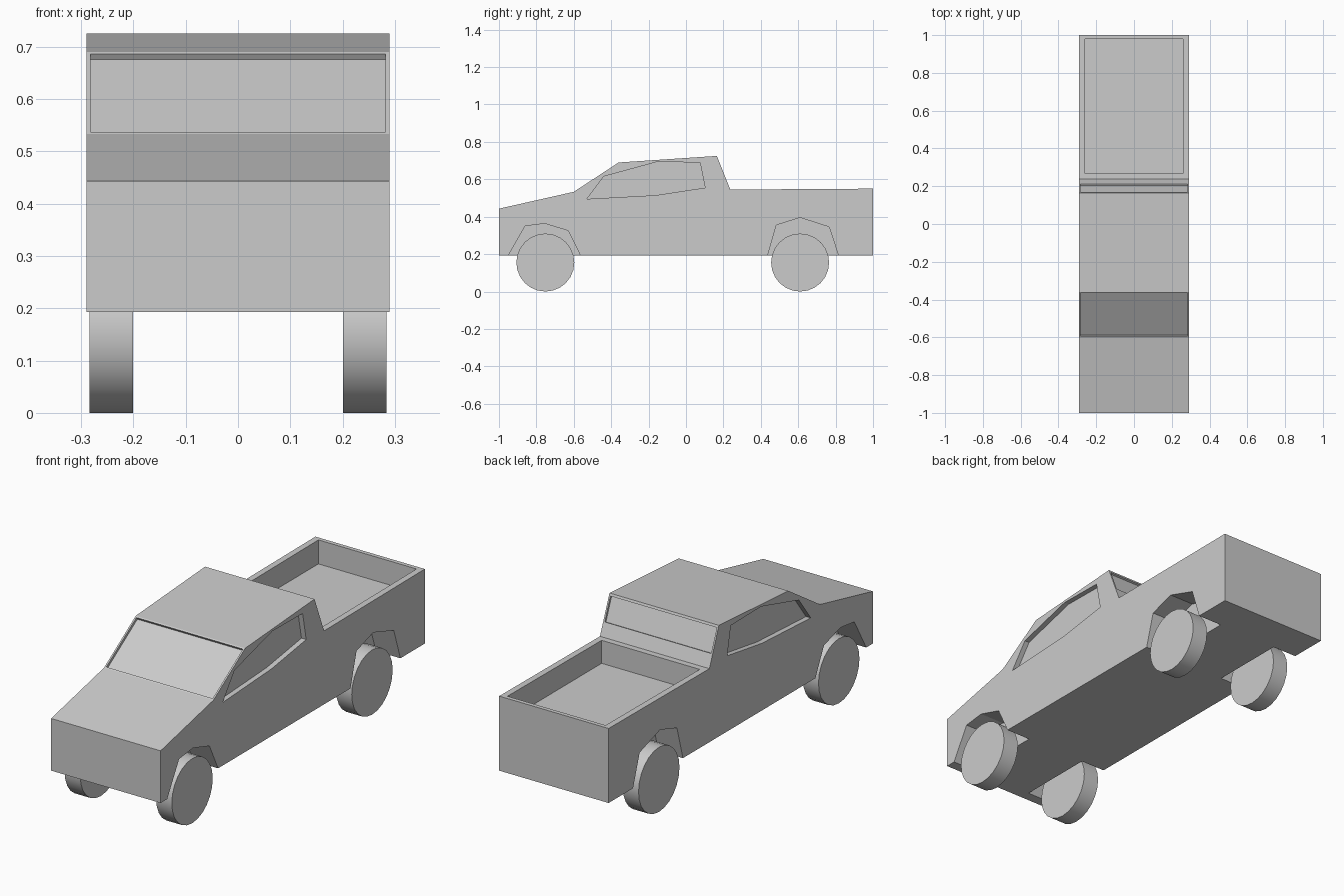
import bpy
import bmesh
import math
from mathutils import Vector, Matrix

cube = bpy.data.objects.get("Cube")
if cube:
    bpy.data.objects.remove(cube, do_unlink=True)

grey = bpy.data.materials.new("plain grey")
grey.use_nodes = True
colour = (0.6, 0.6, 0.6, 1)
grey.diffuse_color = colour
grey.node_tree.nodes["Principled BSDF"].inputs["Base Color"].default_value = colour


def add_object(name, bm):
    bmesh.ops.recalc_face_normals(bm, faces=bm.faces)
    mesh = bpy.data.meshes.new(name)
    bm.to_mesh(mesh)
    bm.free()
    mesh.materials.append(grey)
    obj = bpy.data.objects.new(name, mesh)
    bpy.context.collection.objects.link(obj)
    return obj


def prism(name, profile, x0, x1):
    """Extrude a (y, z) side profile from x0 to x1."""
    bm = bmesh.new()
    face = bm.faces.new([bm.verts.new((x0, y, z)) for y, z in profile])
    ext = bmesh.ops.extrude_face_region(bm, geom=[face])
    verts = [g for g in ext["geom"] if isinstance(g, bmesh.types.BMVert)]
    bmesh.ops.translate(bm, verts=verts, vec=(x1 - x0, 0, 0))
    return add_object(name, bm)


def carve(target, profile, x0, x1):
    """Cut a prism out of the target."""
    cutter = prism("cutter", profile, x0, x1)
    cutter.hide_render = True
    mod = target.modifiers.new("cut", "BOOLEAN")
    mod.operation = "DIFFERENCE"
    mod.solver = "EXACT"
    mod.object = cutter
    bpy.context.view_layer.objects.active = target
    bpy.ops.object.modifier_apply(modifier=mod.name)
    bpy.data.objects.remove(cutter, do_unlink=True)


def slope_recess(start, end, inset, depth):
    """Profile of a shallow recess along a sloping edge of the body."""
    a, b = Vector(start), Vector(end)
    along = (b - a).normalized()
    out = Vector((-along.y, along.x))
    a, b = a + along * inset, b - along * inset
    return [a - out * depth, b - out * depth, b + out * 0.05, a + out * 0.05]


# Body shell
half = 0.29
floor = 0.193
hood_end, roof_front = (-0.6, 0.533), (-0.36, 0.69)
roof_back, cab_foot = (0.165, 0.725), (0.237, 0.545)
body = prism("truck_body", [(-1, floor), (-1, 0.443), hood_end, roof_front,
                            roof_back, cab_foot, (1, 0.55), (1, floor)], -half, half)

# Open cargo bed
carve(body, [(0.267, 0.435), (0.98, 0.435), (0.98, 0.7), (0.267, 0.7)], -0.26, 0.26)

# Windshield and rear window recesses
carve(body, slope_recess(hood_end, roof_front, 0.007, 0.013), -0.282, 0.282)
back_edge = Vector(cab_foot) - Vector(roof_back)
carve(body, slope_recess(roof_back, Vector(roof_back) + back_edge * 0.72, 0.012, 0.01),
      -0.282, 0.282)

# Side windows and wheel arches, on both sides
window = [(-0.53, 0.495), (-0.44, 0.615), (-0.155, 0.693),
          (0.075, 0.69), (0.102, 0.555), (-0.16, 0.515)]
front_arch = [(-0.955, 0.15), (-0.95, floor), (-0.86, 0.35), (-0.755, 0.363),
              (-0.63, 0.325), (-0.565, floor), (-0.555, 0.15)]
rear_arch = [(0.43, 0.15), (0.437, floor), (0.483, 0.355), (0.61, 0.395),
             (0.765, 0.345), (0.815, floor), (0.825, 0.15)]
for side in (-1, 1):
    carve(body, window, side * 0.265, side * 0.4)
    for arch in (front_arch, rear_arch):
        carve(body, arch, side * 0.16, side * 0.4)

# Wheels
radius = 0.155
for end, y in (("front", -0.752), ("rear", 0.61)):
    for side, label in ((1, "left"), (-1, "right")):
        bm = bmesh.new()
        place = Matrix.Translation((side * 0.2425, y, radius))
        place = place @ Matrix.Rotation(math.pi / 2, 4, "Y")
        bmesh.ops.create_cone(bm, cap_ends=True, segments=24, radius1=radius,
                              radius2=radius, depth=0.083, matrix=place)
        wheel = add_object(f"{end}_{label}_wheel", bm)
        bpy.ops.object.select_all(action="DESELECT")
        wheel.select_set(True)
        bpy.context.view_layer.objects.active = wheel
        bpy.ops.object.shade_smooth_by_angle(angle=math.radians(30))
